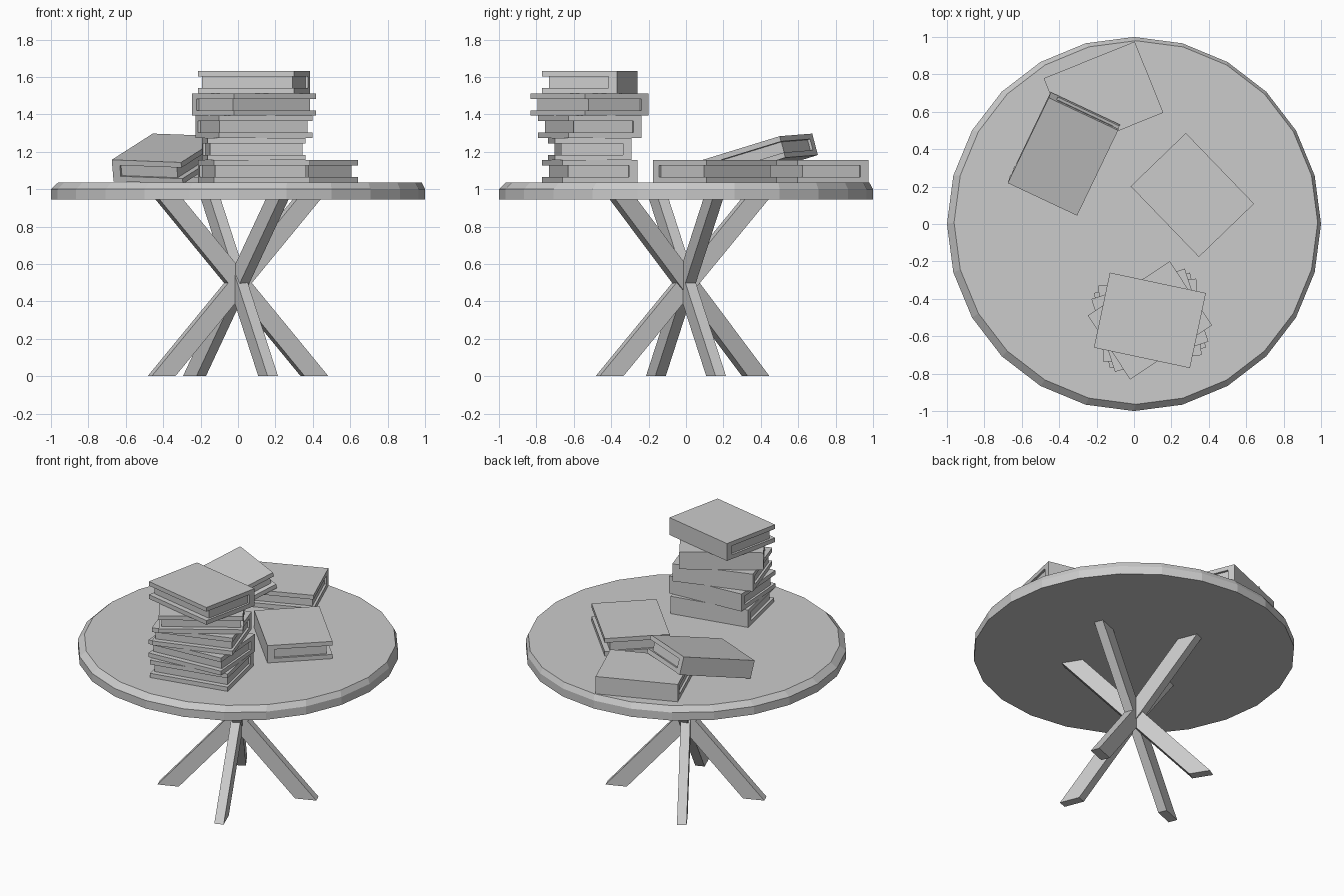
import bpy, bmesh
from math import cos, sin, pi, radians
from mathutils import Matrix, Vector

if "Cube" in bpy.data.objects:
    bpy.data.objects.remove(bpy.data.objects["Cube"])

TOP, T = 1.036, 0.119          # table surface height, book thickness
L, D = 0.525, 0.41             # book length along spine, depth


def mesh_obj(name, verts, faces, mat=Matrix()):
    bm = bmesh.new()
    vs = [bm.verts.new(mat @ Vector(v)) for v in verts]
    for f in faces:
        bm.faces.new([vs[i] for i in f])
    bmesh.ops.recalc_face_normals(bm, faces=bm.faces)
    me = bpy.data.meshes.new(name)
    bm.to_mesh(me)
    bm.free()
    ob = bpy.data.objects.new(name, me)
    bpy.context.collection.objects.link(ob)
    return ob


def loft(name, rings, mat=Matrix()):
    """Skin equal-length closed rings and cap both ends."""
    n = len(rings[0])
    verts = [v for r in rings for v in r]
    faces = [(k * n + i, k * n + (i + 1) % n, (k + 1) * n + (i + 1) % n, (k + 1) * n + i)
             for k in range(len(rings) - 1) for i in range(n)]
    faces += [tuple(range(n)), tuple(range(len(verts) - n, len(verts)))]
    return mesh_obj(name, verts, faces, mat)


# Round table top with a chamfered upper edge
def circle(r, z, dx=0.0, dy=0.0):
    return [(r * cos(i * pi / 12) + dx, r * sin(i * pi / 12) + dy, z) for i in range(24)]


loft("table_top", [circle(1, 0.945), circle(1, 1.0), circle(0.972, TOP, 0.01, 0.008)])

# Four crossing legs: slanted bars cut flat at floor and table top
for k, ang in enumerate((21.5, 122, 201.5, 291.5)):
    def section(r, z):
        return [(r + sx * 0.068, sy * 0.03, z)
                for sx, sy in ((-1, -1), (1, -1), (1, 1), (-1, 1))]
    loft(f"leg_{k + 1}", [section(0.44, 0), section(-0.395, 0.946)],
         Matrix.Rotation(radians(ang), 4, 'Z'))


# Book: C-shaped cover with the spine on local +y, and an inset page block
def book(name, pos, turn, pitch=0, roll=0):
    mat = (Matrix.Translation(pos) @ Matrix.Rotation(radians(turn), 4, 'Z')
           @ Matrix.Rotation(radians(pitch), 4, 'Y')
           @ Matrix.Rotation(radians(roll), 4, 'X'))
    y, z, s, g = D / 2, T / 2, D / 2 - 0.045, T / 2 - 0.029
    cover = [(-y, -z), (y, -z), (y, z), (-y, z), (-y, g), (s, g), (s, -g), (-y, -g)]
    loft(name + "_cover", [[(x, a, b) for a, b in cover] for x in (-L / 2, L / 2)], mat)
    pages = [(0.035 - y, -g), (s, -g), (s, g), (0.035 - y, g)]
    e = L / 2 - 0.015
    loft(name + "_pages", [[(x, a, b) for a, b in pages] for x in (-e, e)], mat)


# Stack of five twisted books
for i, turn in enumerate((12, 4, 18, 33.5, -12)):
    book(f"stack_book_{i + 1}", (0.085, -0.515, TOP + T * (i + 0.5)), turn)

# Loose books, one leaning on another
book("single_book", (0.312, 0.155, TOP + T / 2), 134)
book("back_book", (-0.163, 0.687, TOP + T / 2), 22)
book("leaning_book", (-0.375, 0.375, 1.163), 64.3, -15.5, 2)
